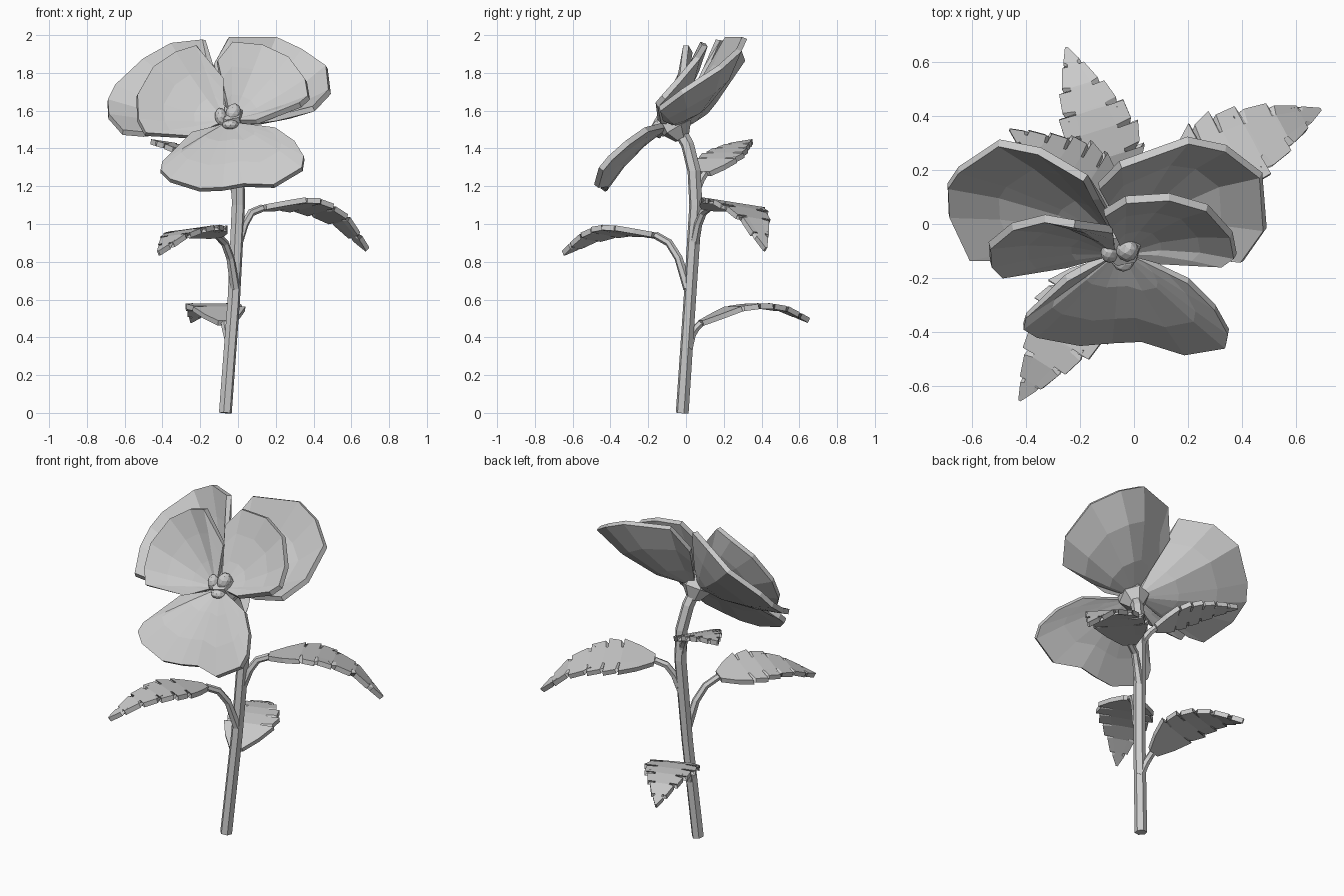
import bpy, bmesh
from math import sin, cos, pi
from mathutils import Vector, Matrix

cube = bpy.data.objects.get("Cube")
if cube:
    bpy.data.objects.remove(cube)

grey = bpy.data.materials.new("light_grey")
grey.use_nodes = True
COLOUR = (0.6, 0.6, 0.6, 1)
grey.diffuse_color = COLOUR
grey.node_tree.nodes["Principled BSDF"].inputs["Base Color"].default_value = COLOUR


def finish(name, bm, thickness=0):
    bmesh.ops.recalc_face_normals(bm, faces=bm.faces)
    mesh = bpy.data.meshes.new(name)
    bm.to_mesh(mesh)
    bm.free()
    mesh.materials.append(grey)
    obj = bpy.data.objects.new(name, mesh)
    bpy.context.collection.objects.link(obj)
    if thickness:
        solid = obj.modifiers.new("Thickness", 'SOLIDIFY')
        solid.thickness = thickness
        solid.offset = 0


def bridge(bm, a, b, closed=False):
    count = len(a)
    for i in range(count if closed else count - 1):
        j = (i + 1) % count
        bm.faces.new((a[i], a[j], b[j], b[i]))


def tube(name, path, radii, sides=6):
    """Faceted tube through the path, one ring per point."""
    bm = bmesh.new()
    path = [Vector(p) for p in path]
    rings = []
    for i, p in enumerate(path):
        along = path[min(i + 1, len(path) - 1)] - path[max(i - 1, 0)]
        turn = Vector((0, 0, 1)).rotation_difference(along.normalized())
        rings.append([bm.verts.new(p + turn @ Vector((cos(a), sin(a), 0)) * radii[i])
                      for a in (2 * pi * (k + 0.25) / sides for k in range(sides))])
    for a, b in zip(rings, rings[1:]):
        bridge(bm, a, b, True)
    bm.faces.new(rings[0])
    bm.faces.new(rings[-1])
    finish(name, bm)


def sample(path, u):
    """Point at fraction u of a list of evenly weighted points."""
    s = min(max(u, 0), 1) * (len(path) - 1)
    i = min(int(s), len(path) - 2)
    return path[i] + (path[i + 1] - path[i]) * (s - i)


WIDTHS = [Vector((w, 0, 0)) for w in (0.25, 0.82, 1, 0.88, 0.64, 0.36, 0.03)]


def leaf(name, stalk, rib, half_width, tilt, teeth=5):
    """Curved stalk plus a blade with slits slanting towards the midrib."""
    tube(name + "_stalk", stalk + rib[:1], [0.026, 0.022, 0.021, 0.02])
    rib = [Vector(p) for p in rib]
    chord = rib[-1] - rib[0]
    side = Vector((-chord.y, chord.x, 0)).normalized() + Vector((0, 0, tilt))
    # Stations: midrib fraction, edge shift, edge width factor
    stations = [(0, 0, 1), (0.12, 0, 1)]
    for k in range(teeth):
        u = 0.26 + 0.62 * k / (teeth - 1)
        stations += [(u - 0.01, 0.005, 1.06), (u, -0.045, 0.74), (u + 0.01, 0.015, 0.93)]
    stations.append((1, 0, 1))
    bm = bmesh.new()
    rows = []
    for u, shift, factor in stations:
        row = []
        for s in (-1, -0.5, 0, 0.5, 1):
            edge = abs(s) == 1
            v = u + shift if edge else u
            w = s * half_width * sample(WIDTHS, v).x * (factor if edge else 1)
            row.append(bm.verts.new(sample(rib, v) + side * w))
        rows.append(row)
    for a, b in zip(rows, rows[1:]):
        bridge(bm, a, b)
    finish(name + "_blade", bm, 0.028)


def petal(name, base, push, outline):
    """Cupped fan from the base point to the outline, bent by the push vector."""
    base, push = Vector(base), Vector(push)
    bm = bmesh.new()
    root = bm.verts.new(base)
    last = len(outline) - 1
    rings = []
    for t in (0.35, 0.7, 1):
        rings.append([bm.verts.new(base.lerp(Vector(p), t)
                                   + push * sin(pi * t) * sin(pi * i / last))
                      for i, p in enumerate(outline)])
    for i in range(last):
        bm.faces.new((root, rings[0][i], rings[0][i + 1]))
    for a, b in zip(rings, rings[1:]):
        bridge(bm, a, b)
    finish(name, bm, 0.03)


# Stem and calyx
tube("stem", [(-.067, -.02, 0), (-.022, .02, .6), (.002, .052, 1.1), (0, .043, 1.28),
              (-.02, .008, 1.42), (-.035, -.03, 1.49)],
     [.035, .034, .036, .036, .035, .035])
tube("calyx", [(-.035, -.02, 1.45), (-.04, -.045, 1.51), (-.045, -.1, 1.59)],
     [.038, .088, .07])

# Leaves
leaf("left_leaf", [(0, .045, .9), (.035, .065, 1), (.07, .09, 1.06)],
     [(.13, .12, 1.085), (.28, .225, 1.105), (.4, .29, 1.095), (.55, .365, 1.015), (.685, .42, .865)],
     .17, -.14)
leaf("back_leaf", [(-.035, .01, .34), (-.055, .03, .41), (-.065, .05, .445)],
     [(-.07, .08, .475), (-.1, .25, .55), (-.145, .39, .57), (-.2, .52, .55), (-.25, .65, .49)],
     .15, 0)
leaf("front_leaf", [(-.015, .01, .66), (-.04, -.04, .82), (-.07, -.09, .9)],
     [(-.11, -.16, .94), (-.185, -.29, .96), (-.26, -.4, .965), (-.34, -.52, .925), (-.42, -.65, .845)],
     .16, .12)
leaf("right_leaf", [(0, .045, 1.12), (-.02, .06, 1.19), (-.045, .08, 1.235)],
     [(-.07, .1, 1.265), (-.17, .16, 1.335), (-.26, .22, 1.38), (-.36, .28, 1.415), (-.46, .35, 1.435)],
     .13, 0)

# Petals: a rear pair, a middle pair and a drooping lower one
petal("right_rear_petal", (-.06, -.05, 1.53), (0, .03, -.025),
      [(-.14, .09, 1.82), (-.18, .17, 1.975), (-.35, .27, 1.955), (-.5, .3, 1.87), (-.65, .2, 1.73),
       (-.69, .14, 1.65), (-.685, .03, 1.57), (-.61, -.13, 1.485), (-.5, -.13, 1.475)])
petal("left_rear_petal", (-.03, -.05, 1.53), (0, .045, -.04),
      [(-.13, .14, 1.84), (-.05, .22, 1.985), (.2, .31, 1.985), (.34, .28, 1.92), (.47, .18, 1.83),
       (.485, -.02, 1.7), (.4, -.14, 1.61), (.2, -.12, 1.56)])
petal("right_middle_petal", (-.07, -.1, 1.54), (0, .025, -.015),
      [(-.08, -.02, 1.77), (-.22, 0, 1.945), (-.33, .02, 1.91), (-.45, -.01, 1.83), (-.535, -.08, 1.68),
       (-.53, -.15, 1.55), (-.49, -.19, 1.475), (-.25, -.15, 1.46)])
petal("left_middle_petal", (-.04, -.1, 1.54), (0, .025, -.015),
      [(-.11, .04, 1.86), (-.03, .09, 1.96), (.13, .1, 1.945), (.27, .06, 1.88), (.36, -.04, 1.76),
       (.375, -.12, 1.67), (.33, -.155, 1.63), (.1, -.14, 1.54)])
petal("lower_petal", (-.05, -.09, 1.53), (0, -.015, .025),
      [(-.25, -.2, 1.48), (-.4, -.34, 1.32), (-.41, -.38, 1.28), (-.36, -.41, 1.23), (-.2, -.44, 1.18),
       (-.08, -.43, 1.185), (.03, -.425, 1.205), (.19, -.475, 1.2), (.34, -.45, 1.29), (.35, -.4, 1.35),
       (.3, -.31, 1.43), (.2, -.21, 1.5)])


# Flower centre: three small buds
def bud(name, centre, size, tilt):
    bm = bmesh.new()
    bmesh.ops.create_icosphere(bm, subdivisions=2, radius=1)
    bm.transform(Matrix.Translation(centre) @ Matrix.Rotation(tilt, 4, 'Y')
                 @ Matrix.Diagonal((*size, 1)))
    finish(name, bm)


bud("right_bud", (-.09, -.105, 1.565), (.033, .04, .05), -0.2)
bud("left_bud", (-.025, -.095, 1.585), (.042, .045, .055), 0.2)
bud("lower_bud", (-.04, -.125, 1.525), (.045, .052, .03), 0)
